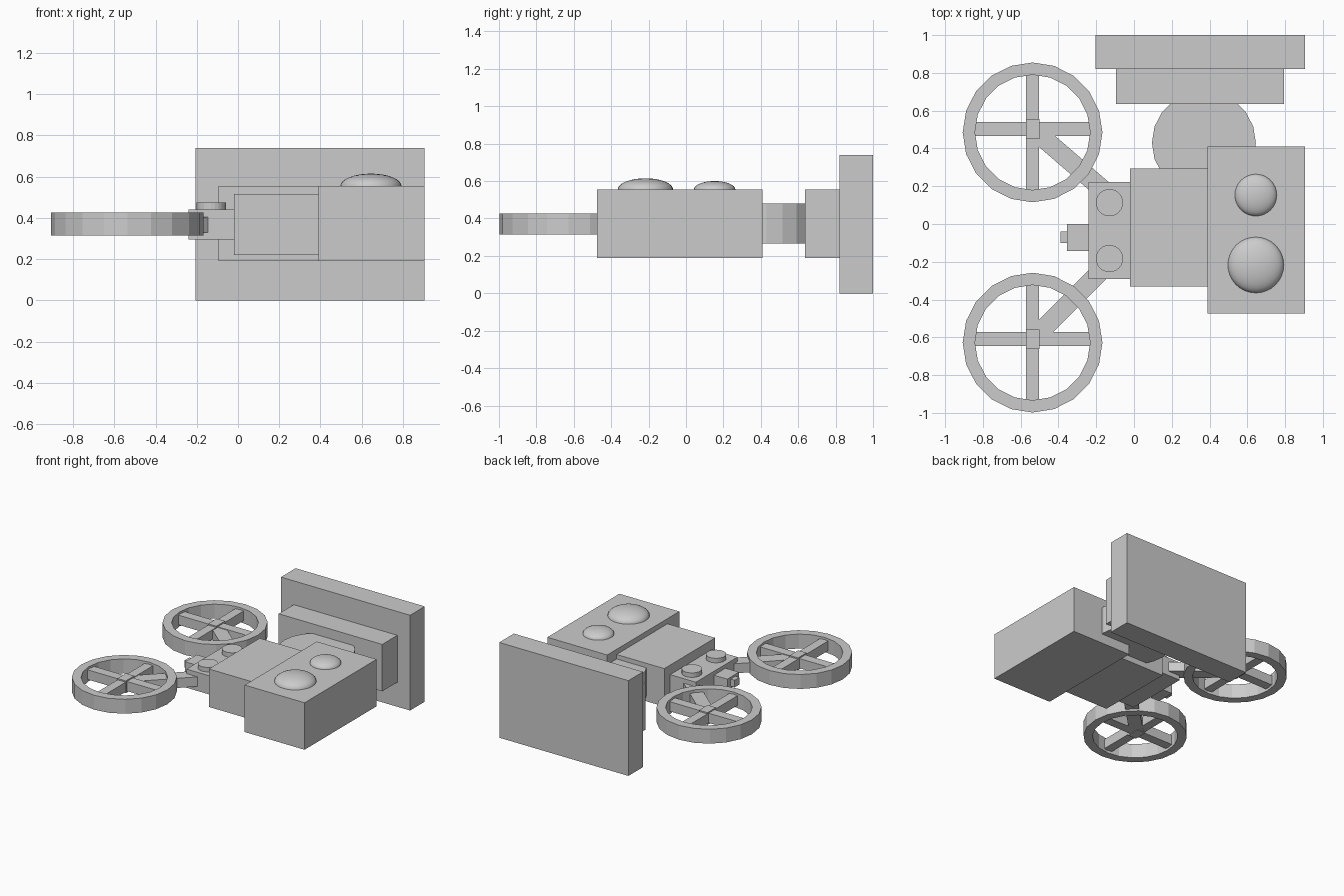
import bpy, bmesh, math
from mathutils import Vector

cube = bpy.data.objects.get("Cube")
if cube:
    bpy.data.objects.remove(cube, do_unlink=True)

grey = bpy.data.materials.new("plain_grey")
grey.use_nodes = True
grey.diffuse_color = (0.6, 0.6, 0.6, 1)
grey.node_tree.nodes["Principled BSDF"].inputs["Base Color"].default_value = (0.6, 0.6, 0.6, 1)


def add_object(name, bm):
    bmesh.ops.recalc_face_normals(bm, faces=bm.faces)
    mesh = bpy.data.meshes.new(name)
    bm.to_mesh(mesh)
    bm.free()
    mesh.materials.append(grey)
    obj = bpy.data.objects.new(name, mesh)
    bpy.context.collection.objects.link(obj)
    return obj


def box(name, x, y, z):
    """Box from its (low, high) limits on each axis."""
    bm = bmesh.new()
    bmesh.ops.create_cube(bm, size=1)
    for v in bm.verts:
        v.co = [lim[0] if c < 0 else lim[1] for c, lim in zip(v.co, (x, y, z))]
    return add_object(name, bm)


def cylinder(name, x, y, radius, z, sides=20):
    bm = bmesh.new()
    bmesh.ops.create_cone(bm, cap_ends=True, segments=sides, radius1=radius,
                          radius2=radius, depth=z[1] - z[0])
    bmesh.ops.translate(bm, verts=bm.verts, vec=(x, y, sum(z) / 2))
    return add_object(name, bm)


def ring(name, x, y, outer, inner, z, sides=20):
    """Flat hoop made by spinning a rectangular section."""
    bm = bmesh.new()
    section = [(inner, z[0]), (outer, z[0]), (outer, z[1]), (inner, z[1])]
    face = bm.faces.new([bm.verts.new((r, 0, h)) for r, h in section])
    edges = list(face.edges)
    bmesh.ops.delete(bm, geom=[face], context='FACES_ONLY')
    bmesh.ops.spin(bm, geom=edges, cent=(0, 0, 0), axis=(0, 0, 1),
                   angle=math.tau, steps=sides, use_merge=True)
    bmesh.ops.remove_doubles(bm, verts=bm.verts, dist=1e-4)
    bmesh.ops.translate(bm, verts=bm.verts, vec=(x, y, 0))
    return add_object(name, bm)


def dome(name, x, y, z, radius, height):
    """Upper half of a flattened sphere, smooth shaded."""
    bm = bmesh.new()
    bmesh.ops.create_uvsphere(bm, u_segments=32, v_segments=16, radius=1)
    bmesh.ops.delete(bm, geom=[v for v in bm.verts if v.co.z < -0.01], context='VERTS')
    for v in bm.verts:
        v.co = (x + radius * v.co.x, y + radius * v.co.y, z + height * v.co.z)
    for f in bm.faces:
        f.smooth = True
    return add_object(name, bm)


def beam(name, start, end, width, z):
    """Level bar between two plan points."""
    a, b = Vector(start), Vector(end)
    d = b - a
    obj = box(name, (0, d.length), (-width / 2, width / 2), z)
    obj.location = (a.x, a.y, 0)
    obj.rotation_euler.z = math.atan2(d.y, d.x)
    return obj


# Rear panel, its backing slab and the round connector
box("rear_panel", (-0.205, 0.905), (0.82, 1.0), (0, 0.74))
box("backing_slab", (-0.095, 0.795), (0.635, 0.82), (0.19, 0.555))
cylinder("round_connector", 0.37, 0.43, 0.275, (0.265, 0.48))

# Main body
box("body_box", (0.39, 0.905), (-0.475, 0.41), (0.19, 0.555))
box("middle_box", (-0.02, 0.39), (-0.33, 0.295), (0.22, 0.515))
box("neck_block", (-0.24, -0.02), (-0.29, 0.222), (0.295, 0.44))
box("nose_block", (-0.355, -0.24), (-0.143, 0.0), (0.325, 0.41))
box("nose_tip", (-0.39, -0.355), (-0.1, -0.04), (0.34, 0.395))

# Domes on the body and discs on the neck
dome("large_dome", 0.645, -0.217, 0.555, 0.148, 0.06)
dome("small_dome", 0.645, 0.153, 0.555, 0.111, 0.045)
for side, y in (("back", 0.113), ("front", -0.183)):
    cylinder(side + "_neck_disc", -0.13, y, 0.072, (0.44, 0.475), 24)

# Two hoops with cross spokes, hub and diagonal arm
hx = -0.537
for side, y, arm_y in (("back", 0.485, 0.17), ("front", -0.628, -0.225)):
    hy = y + 0.018
    ring(side + "_hoop", hx, y, 0.37, 0.305, (0.315, 0.427))
    box(side + "_long_spoke", (hx - 0.32, hx + 0.32), (hy - 0.037, hy + 0.037), (0.335, 0.41))
    box(side + "_cross_spoke", (hx - 0.035, hx + 0.035), (y - 0.32, y + 0.32), (0.335, 0.41))
    box(side + "_hub", (hx - 0.036, hx + 0.036), (hy - 0.052, hy + 0.052), (0.325, 0.42))
    beam(side + "_arm", (hx, hy), (-0.15, arm_y), 0.1, (0.33, 0.405))
